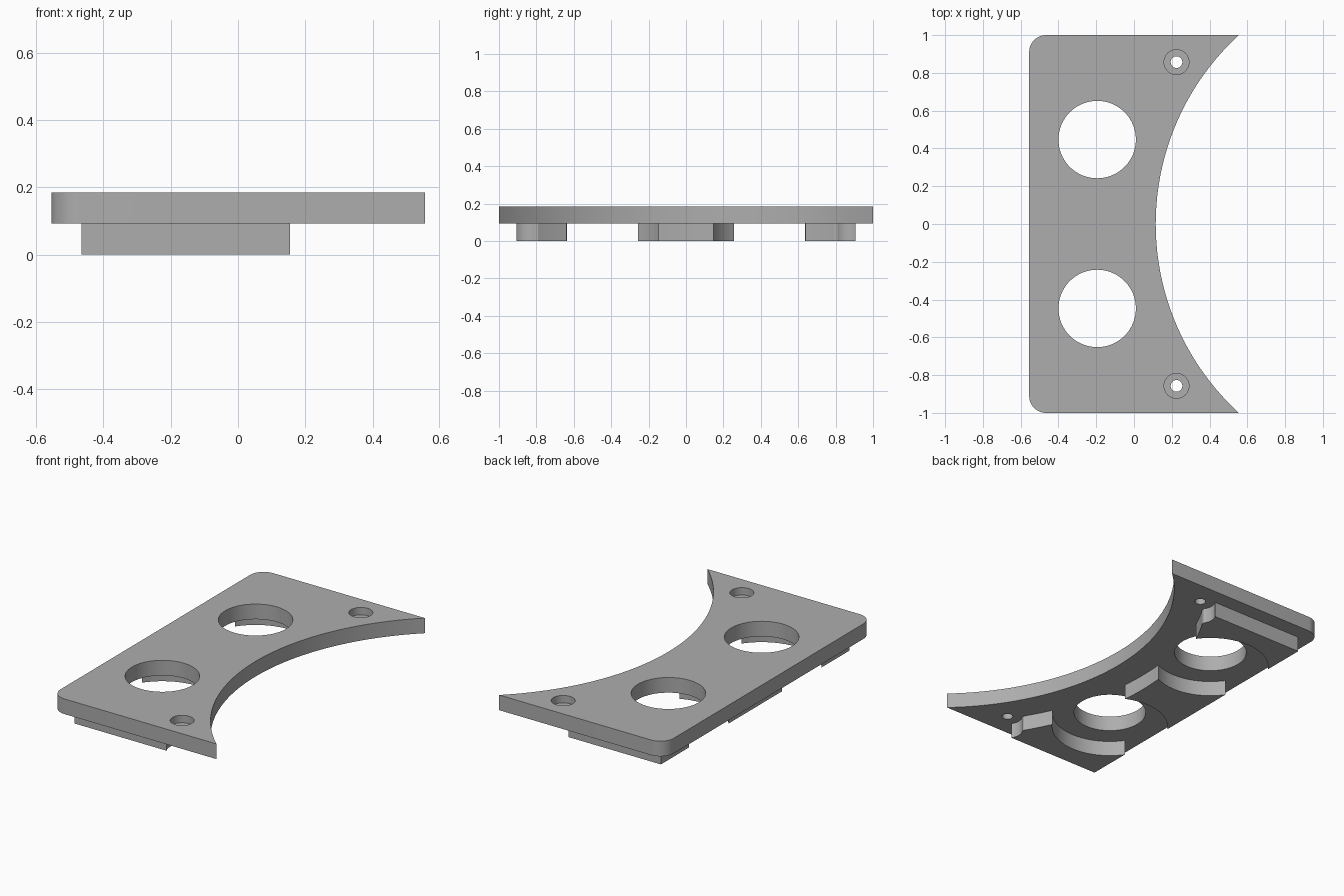
import bpy, bmesh, math

if "Cube" in bpy.data.objects:
    bpy.data.objects.remove(bpy.data.objects["Cube"], do_unlink=True)

HALF_X, HALF_Y = 0.555, 1.0
MID_Z, TOP_Z = 0.093, 0.185
ARC_X, ARC_R = 1.471, 1.356          # large concave edge
HOLE_X, HOLE_Y, HOLE_R = -0.195, 0.447, 0.205
SCREW_X, SCREW_Y = 0.225, 0.857

grey = bpy.data.materials.new("plain grey")
grey.use_nodes = True
colour = (0.42, 0.42, 0.42, 1)
grey.diffuse_color = colour
grey.node_tree.nodes["Principled BSDF"].inputs["Base Color"].default_value = colour


def arc(cx, cy, r, start, end, n):
    """Points along an arc, angles in radians."""
    steps = [start + (end - start) * i / n for i in range(n + 1)]
    return [(cx + r * math.cos(a), cy + r * math.sin(a)) for a in steps]


def prism(name, outline, z0, z1):
    """Extrude a flat outline between two heights."""
    bm = bmesh.new()
    face = bm.faces.new([bm.verts.new((x, y, z0)) for x, y in outline])
    top = bmesh.ops.extrude_face_region(bm, geom=[face])["geom"]
    verts = [v for v in top if isinstance(v, bmesh.types.BMVert)]
    bmesh.ops.translate(bm, verts=verts, vec=(0, 0, z1 - z0))
    bmesh.ops.recalc_face_normals(bm, faces=bm.faces[:])
    mesh = bpy.data.meshes.new(name)
    bm.to_mesh(mesh)
    bm.free()
    mesh.materials.append(grey)
    obj = bpy.data.objects.new(name, mesh)
    bpy.context.collection.objects.link(obj)
    return obj


def cylinder(x, y, r, z0, z1, n=64):
    return prism("cutter", arc(x, y, r, 0, math.tau, n)[:-1], z0, z1)


def finish(obj, cutters):
    """Cut the holes, apply them and smooth the curved walls."""
    bpy.ops.object.select_all(action="DESELECT")
    bpy.context.view_layer.objects.active = obj
    obj.select_set(True)
    for cutter in cutters:
        cutter.hide_render = True
        mod = obj.modifiers.new("cut", "BOOLEAN")
        mod.operation = "DIFFERENCE"
        mod.solver = "EXACT"
        mod.object = cutter
        bpy.ops.object.modifier_apply(modifier=mod.name)
        bpy.data.objects.remove(cutter, do_unlink=True)
    bpy.ops.object.shade_smooth_by_angle(angle=math.radians(30))


# Mounting plate: concave right edge, two rounded corners on the other side
sweep = math.asin(HALF_Y / ARC_R)
r = 0.09
outline = arc(ARC_X, 0, ARC_R, math.pi + sweep, math.pi - sweep, 64)
outline += arc(r - HALF_X, HALF_Y - r, r, math.pi / 2, math.pi, 12)
outline += arc(r - HALF_X, r - HALF_Y, r, math.pi, math.pi * 1.5, 12)
plate = prism("mounting_plate", outline, MID_Z, TOP_Z)
holes = []
for side in (-1, 1):
    holes.append(cylinder(HOLE_X, side * HOLE_Y, HOLE_R, -0.1, 0.3))
    holes.append(cylinder(SCREW_X, side * SCREW_Y, 0.031, -0.1, 0.3, 32))
    holes.append(cylinder(SCREW_X, side * SCREW_Y, 0.066, 0.14, 0.3, 48))
finish(plate, holes)

# Ribs underneath: a strip in three pieces, cleared around holes and edge
for name, y0, y1 in (("front_rib", -0.905, -HOLE_Y),
                     ("middle_rib", -HOLE_Y, HOLE_Y),
                     ("back_rib", HOLE_Y, 0.905)):
    rib = prism(name, [(-0.465, y0), (0.155, y0), (0.155, y1), (-0.465, y1)],
                0, MID_Z)
    cutters = [cylinder(ARC_X, 0, ARC_R + 0.18, -0.1, 0.3, 256)]
    for side in (-1, 1):
        cutters.append(cylinder(HOLE_X, side * HOLE_Y, 0.33, -0.1, 0.3))
        cutters.append(cylinder(SCREW_X, side * SCREW_Y, 0.085, -0.1, 0.3, 48))
    finish(rib, cutters)
